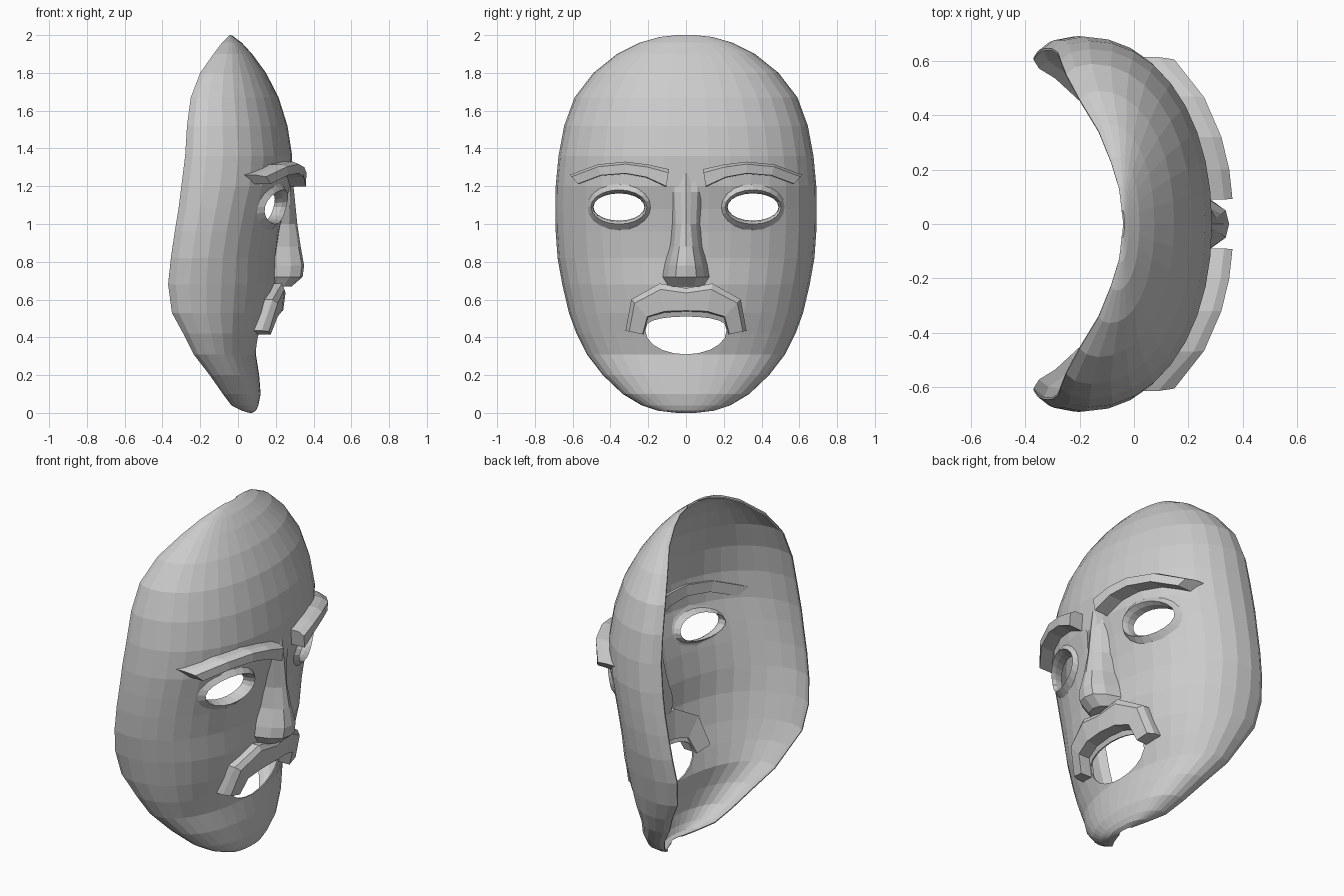
import bpy, bmesh, math
from math import sin, cos, pi

if "Cube" in bpy.data.objects:
    bpy.data.objects.remove(bpy.data.objects["Cube"])

# Horizontal slices of the face: height, half width, rim x, front x
ROWS = [(0, .05, .06, .075), (.012, .15, .02, .095), (.04, .235, -.035, .108),
        (.10, .335, -.08, .12), (.20, .44, -.15, .112), (.31, .525, -.235, .095),
        (.42, .58, -.29, .13), (.53, .62, -.35, .17), (.68, .655, -.37, .20),
        (.82, .68, -.355, .20), (.96, .69, -.335, .22), (1.08, .692, -.315, .245),
        (1.2, .69, -.30, .28), (1.36, .675, -.28, .287), (1.52, .645, -.27, .262),
        (1.67, .59, -.25, .215), (1.80, .49, -.20, .148), (1.90, .365, -.13, .075),
        (1.96, .245, -.085, .02), (1.99, .14, -.055, -.02), (2.0, .05, -.045, -.035)]
COLS = 18
SETBACK = .2      # share of the depth taken by the side wall


def row_at(z):
    for a, b in zip(ROWS, ROWS[1:]):
        if z <= b[0]:
            t = (z - a[0]) / (b[0] - a[0])
            return [p + t * (q - p) for p, q in zip(a, b)]
    return ROWS[-1]


def face_x(y, z):
    _, w, r, f = row_at(z)
    r += SETBACK * (f - r)
    q = min(abs(y) / w, 1)
    return r + (f - r) * (1 - q ** 2.1) ** (1 / 2.1)


def make(name, verts, faces):
    me = bpy.data.meshes.new(name)
    me.from_pydata(verts, [], faces)
    bm = bmesh.new()
    bm.from_mesh(me)
    bmesh.ops.recalc_face_normals(bm, faces=bm.faces)
    bm.to_mesh(me)
    bm.free()
    ob = bpy.data.objects.new(name, me)
    bpy.context.collection.objects.link(ob)
    return ob


def loft(name, sections, closed=False):
    """Join equal closed sections with quads; cap the ends or close into a ring."""
    n, m = len(sections[0]), len(sections)
    verts = [v for s in sections for v in s]
    faces = [(i * n + j, i * n + (j + 1) % n,
              (i + 1) % m * n + (j + 1) % n, (i + 1) % m * n + j)
             for i in range(m if closed else m - 1) for j in range(n)]
    if not closed:
        faces += [tuple(range(n)), tuple(range((m - 1) * n, m * n))]
    return make(name, verts, faces)


# Mask shell: thin sheet with side walls turning in at the back
slices = []
for z, w, r, f in ROWS:
    wall = [(r, -.935 * w, z), (r + .07 * (f - r), -.98 * w, z)]
    arc = []
    for k in range(COLS + 1):
        y = w * sin(-pi / 2 + pi * k / COLS)
        arc.append((face_x(y, z), y, z))
    outer = wall + arc + [(x, -y, h) for x, y, h in reversed(wall)]
    mid = (r + f) / 2
    inner = [(x - .006 * max(0, min(1, (x - r) / (mid - r))), y * .988, 1 + (z - 1) * .994)
             for x, y, z in outer]
    slices.append(outer + inner[::-1])

n = len(slices[0])
verts = [v for s in slices for v in s]
faces = [(i * n + j, i * n + (j + 1) % n, (i + 1) * n + (j + 1) % n, (i + 1) * n + j)
         for i in range(len(ROWS) - 1) for j in range(n)]
for base in (0, (len(ROWS) - 1) * n):
    faces += [(base + j, base + j + 1, base + n - 2 - j, base + n - 1 - j)
              for j in range(n // 2 - 1)]
mask = make("mask_shell", verts, faces)

# Eye and mouth openings
EY, EZ = .355, 1.09


def eye(t, s=1.0, side=1):
    return side * (EY + .135 * s * cos(t)), EZ + .072 * s * sin(t)


def mouth(t):
    s = sin(t)
    return .215 * cos(t), .435 + (.075 * s ** .6 if s > 0 else .125 * s)


def cut(outline):
    cutter = loft("opening_cutter", [[(x, *p) for p in outline] for x in (-.25, .6)])
    cutter.hide_render = True
    mod = mask.modifiers.new("opening", 'BOOLEAN')
    mod.operation, mod.solver, mod.object = 'DIFFERENCE', 'EXACT', cutter
    bpy.context.view_layer.objects.active = mask
    bpy.ops.object.modifier_apply(modifier=mod.name)
    bpy.data.objects.remove(cutter)


ANG = [2 * pi * k / 20 + .01 for k in range(20)]
for side in (1, -1):
    cut([eye(t, 1.12, side) for t in ANG])
cut([mouth(t) for t in ANG])

# Eyelids: raised rings following the face
for side, label in ((1, "left"), (-1, "right")):
    ring = []
    for t in ANG:
        sec = []
        for s, grow, lift in ((1, 0, -.04), (1.02, .005, .0), (1.1, .012, .025),
                              (1.25, .035, -.003), (1.12, .01, -.012)):
            y, z = eye(t, s, side)
            z += grow * sin(t)
            sec.append((face_x(y, z) + lift, y, z))
        ring.append(sec)
    loft(label + "_eyelid", ring, True)


# Raised hair strips with a bevelled front
def strip(name, top, bottom, lift, side=1):
    secs = []
    for (y1, z1), (y2, z2) in zip(top, bottom):
        y1, y2 = y1 * side, y2 * side
        x1, x2 = face_x(y1, z1), face_x(y2, z2)
        mix = lambda k: (y1 + (y2 - y1) * k, z1 + (z2 - z1) * k)
        xf = (x1 + x2) / 2 + lift
        secs.append([(x1 - .02, y1, z1), (x1 + lift * .6, y1, z1), (xf, *mix(.2)),
                     (x2 + lift, *mix(.95)), (x2 - .02, y2, z2)])
    return loft(name, secs)


for side, label in ((1, "left"), (-1, "right")):
    strip(label + "_eyebrow",
          [(.09, 1.29), (.2, 1.315), (.32, 1.33), (.47, 1.315), (.615, 1.26)],
          [(.105, 1.195), (.21, 1.245), (.32, 1.265), (.45, 1.255), (.57, 1.21)],
          .085, side)

half_top = [(.32, .435), (.29, .6), (.14, .685)]
half_low = [(.225, .415), (.2, .505), (.11, .53)]
flip = lambda pts: [(-y, z) for y, z in reversed(pts)]
strip("moustache", half_top + [(0, .66)] + flip(half_top),
      half_low + [(0, .535)] + flip(half_low), .068)

# Nose: height, ridge x, ridge half width, base half width
nose = []
for z, x, a, b in ((1.27, .285, .03, .10), (1.17, .297, .026, .09), (1.0, .314, .024, .08),
                   (.88, .332, .035, .09), (.78, .35, .05, .12), (.72, .342, .055, .13),
                   (.67, .285, .045, .10)):
    back = face_x(b, z) - .02
    mid = back + (x - back) * .6
    half = [(back, b, z), (mid, (a + b) * .52, z), (x - .012, a, z)]
    nose.append(half + [(x, 0, z)] + [(p, -q, h) for p, q, h in reversed(half)])
loft("nose", nose)
